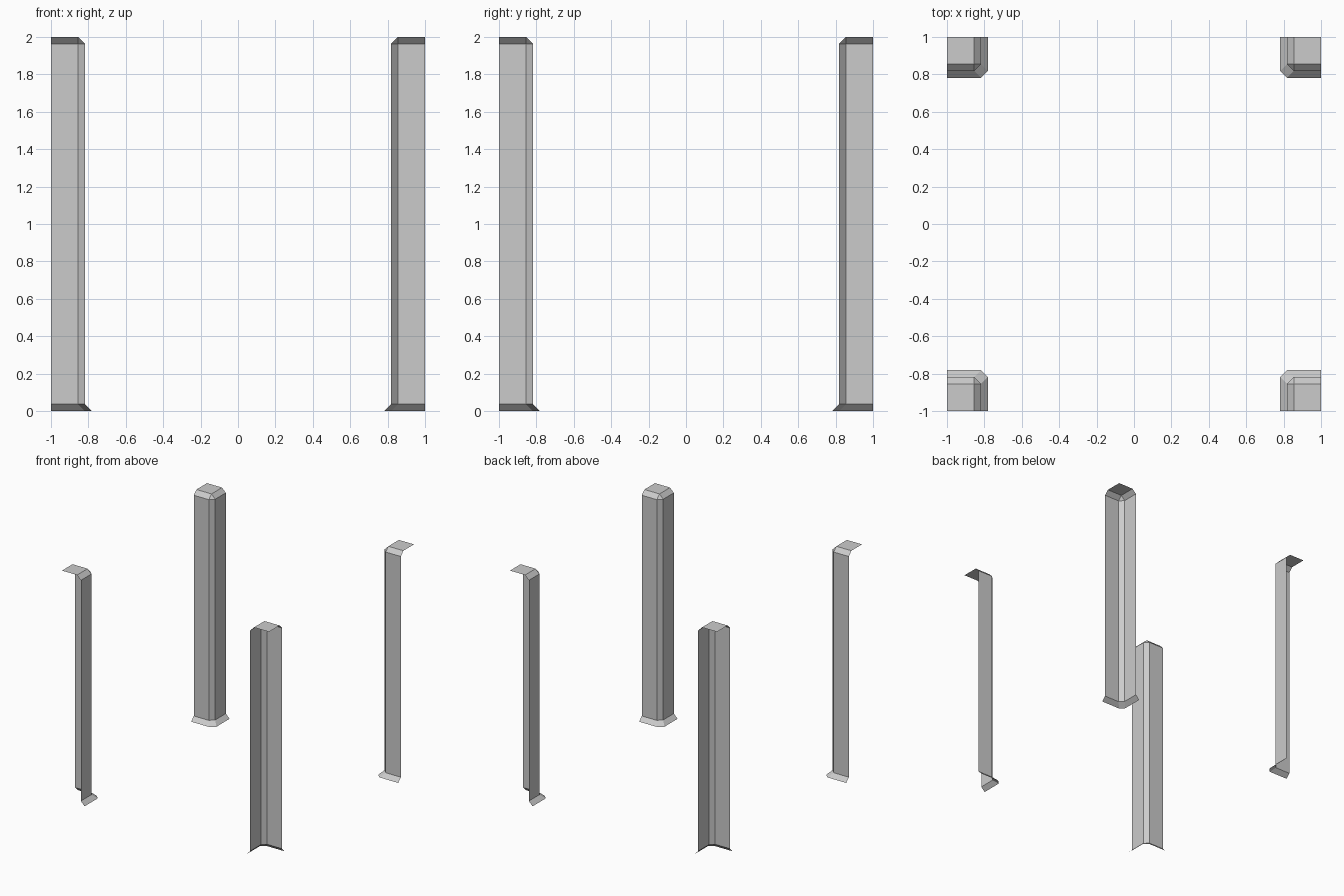
import bpy, bmesh

if "Cube" in bpy.data.objects:
    bpy.data.objects.remove(bpy.data.objects["Cube"])

U = 2 / 55  # grid unit of the model

bm = bmesh.new()


def ring(width, chamfer, level):
    """Open L-shaped outline with a chamfered corner, measured from the room corner."""
    inner = width - chamfer
    pts = [(width, 0), (width, inner), (inner, width), (0, width)]
    return [bm.verts.new((-1 + x * U, -1 + y * U, level * U)) for x, y in pts]


# Flared foot, shaft and the shoulder below the cap (outer sides and base stay open)
foot = ring(6, 1, 0)
low = ring(5, 1, 1)
high = ring(5, 1, 54)
top = ring(4, 0, 55)
for a, b in ((foot, low), (low, high), (high, top)):
    for i in range(3):
        bm.faces.new((a[i], a[i + 1], b[i + 1], b[i]))

# Flat cap
corner = bm.verts.new((-1, -1, 2))
bm.faces.new((corner, top[0], top[1], top[2], top[3]))
bmesh.ops.remove_doubles(bm, verts=bm.verts[:], dist=1e-5)

mesh = bpy.data.meshes.new("corner_posts")
bm.to_mesh(mesh)
bm.free()
posts = bpy.data.objects.new("corner_posts", mesh)
bpy.context.collection.objects.link(posts)

# Repeat in all four corners
mirror = posts.modifiers.new("four_corners", 'MIRROR')
mirror.use_axis = (True, True, False)
